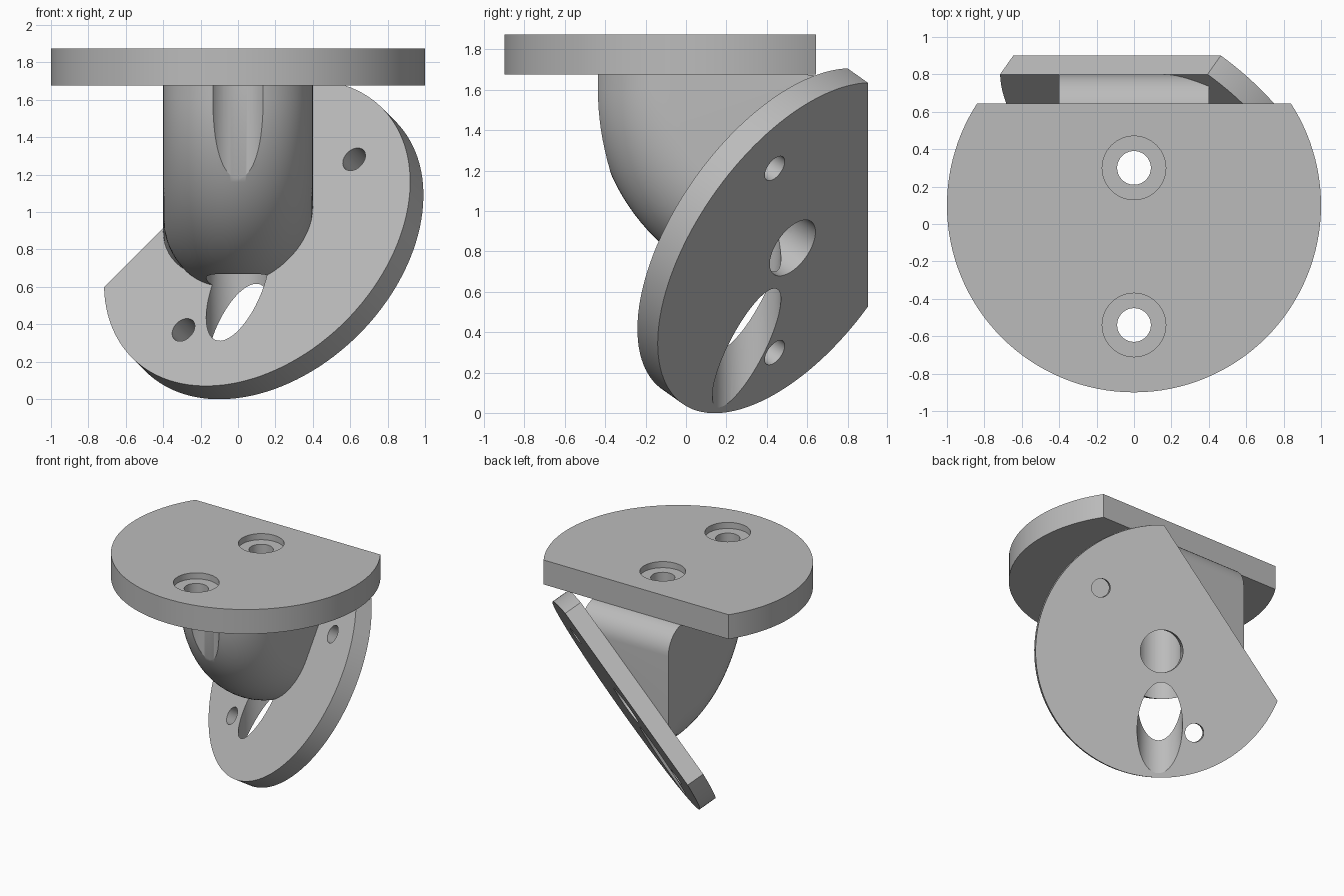
import bpy, bmesh
from math import sin, cos, pi, sqrt
from mathutils import Matrix, Vector

cube = bpy.data.objects.get("Cube")
if cube:
    bpy.data.objects.remove(cube, do_unlink=True)

grey = bpy.data.materials.new("plain grey")
grey.use_nodes = True
colour = (0.5, 0.5, 0.5, 1)
grey.diffuse_color = colour
grey.node_tree.nodes["Principled BSDF"].inputs["Base Color"].default_value = colour

# Frame of the tilted plate: origin at the centre of its back face
U = Vector((1, 0, 1)).normalized()
N = Vector((-0.5, -sqrt(0.5), 0.5))
V = N.cross(U)
BACK = Vector((0.173, 0.528, 0.817))
THICK = 0.142
TILT = Matrix.Translation(BACK) @ Matrix((U, V, N)).transposed().to_4x4()


def make_object(name, bm):
    bmesh.ops.recalc_face_normals(bm, faces=bm.faces)
    mesh = bpy.data.meshes.new(name)
    bm.to_mesh(mesh)
    bm.free()
    mesh.materials.append(grey)
    obj = bpy.data.objects.new(name, mesh)
    bpy.context.collection.objects.link(obj)
    return obj


def clip(bm, point, normal):
    """Remove everything on the normal side of a plane and close the cut."""
    cut = bmesh.ops.bisect_plane(bm, geom=bm.verts[:] + bm.edges[:] + bm.faces[:],
                                 plane_co=point, plane_no=normal, clear_outer=True)
    edges = [e for e in cut["geom_cut"] if isinstance(e, bmesh.types.BMEdge)]
    bmesh.ops.contextual_create(bm, geom=edges)


def cylinder(name, radius, low, high, frame, chord=None, sides=64):
    """Cylinder along the frame's z axis, optionally cut flat at y = chord."""
    bm = bmesh.new()
    bmesh.ops.create_cone(bm, cap_ends=True, segments=sides, radius1=radius, radius2=radius,
                          depth=high - low, matrix=Matrix.Translation((0, 0, (low + high) / 2)))
    if chord is not None:
        clip(bm, (0, chord, 0), (0, 1, 0))
    bmesh.ops.transform(bm, matrix=frame, verts=bm.verts)
    return make_object(name, bm)


def drill(target, radius, low, high, frame):
    cutter = cylinder("cutter", radius, low, high, frame)
    cutter.hide_render = True
    mod = target.modifiers.new("hole", "BOOLEAN")
    mod.operation, mod.solver, mod.object = "DIFFERENCE", "EXACT", cutter
    bpy.context.view_layer.objects.active = target
    bpy.ops.object.modifier_apply(modifier=mod.name)
    bpy.data.objects.remove(cutter, do_unlink=True)


def at(x, y, frame=Matrix()):
    return frame @ Matrix.Translation((x, y, 0))


# Main discs, each with one flat side
top_flange = cylinder("top_flange", 1, 1.675, 1.875, at(0, 0.1), chord=0.545, sides=128)
tilted_plate = cylinder("tilted_plate", 0.945, 0, THICK, TILT, chord=0.527, sides=128)


# Bent neck: side profile lofted across its width, round towards the front
def neck_profile(x):
    reach = 0.63 + sqrt(max(0, 0.16 - x * x))
    cy, cz, steps = 0.57, 1.6, 32
    pts = [(cy - reach, 1.7)]
    pts += [(cy - reach * cos(a), cz - reach * sin(a))
            for a in (i * pi / 2 / steps for i in range(steps + 1))]
    pts.append((0.8, cz - reach - 0.08))
    pts += [(0.6 + 0.2 * cos(a), 1.475 + 0.2 * sin(a))
            for a in (i * pi / 24 for i in range(13))]
    pts.append((0.6, 1.7))
    return [(x, y, z) for y, z in pts]


bm = bmesh.new()
slices = 32
rings = [[bm.verts.new(p) for p in neck_profile(-0.4 * cos(pi * i / slices))]
         for i in range(slices + 1)]
for a, b in zip(rings, rings[1:]):
    for j in range(len(a)):
        k = (j + 1) % len(a)
        bm.faces.new((a[j], a[k], b[k], b[j]))
bm.faces.new(rings[0])
bm.faces.new(rings[-1])
clip(bm, BACK + N * (THICK - 0.03), -N)
neck = make_object("neck", bm)

# Counterbored screw holes in the flange
for y in (0.3, -0.54):
    drill(top_flange, 0.09, 1.6, 2, at(0, y))
    drill(top_flange, 0.17, 1.825, 2, at(0, y))

# Screwdriver clearances below the flange holes
drill(neck, 0.17, 0, 1.75, at(0, -0.54))
for part in (neck, tilted_plate):
    drill(part, 0.17, -0.2, 1.75, at(0, 0.3))
    # Central pocket from the back of the plate
    drill(part, 0.16, -0.1, 0.3, TILT)

# Small screw holes in the plate
for side in (-1, 1):
    drill(tilted_plate, 0.07, -0.1, 0.3, at(0.645 * side, -0.125, TILT))

bpy.ops.object.select_all(action="DESELECT")
for part in (top_flange, tilted_plate, neck):
    part.select_set(True)
bpy.context.view_layer.objects.active = neck
bpy.ops.object.shade_smooth_by_angle(angle=pi / 6)
